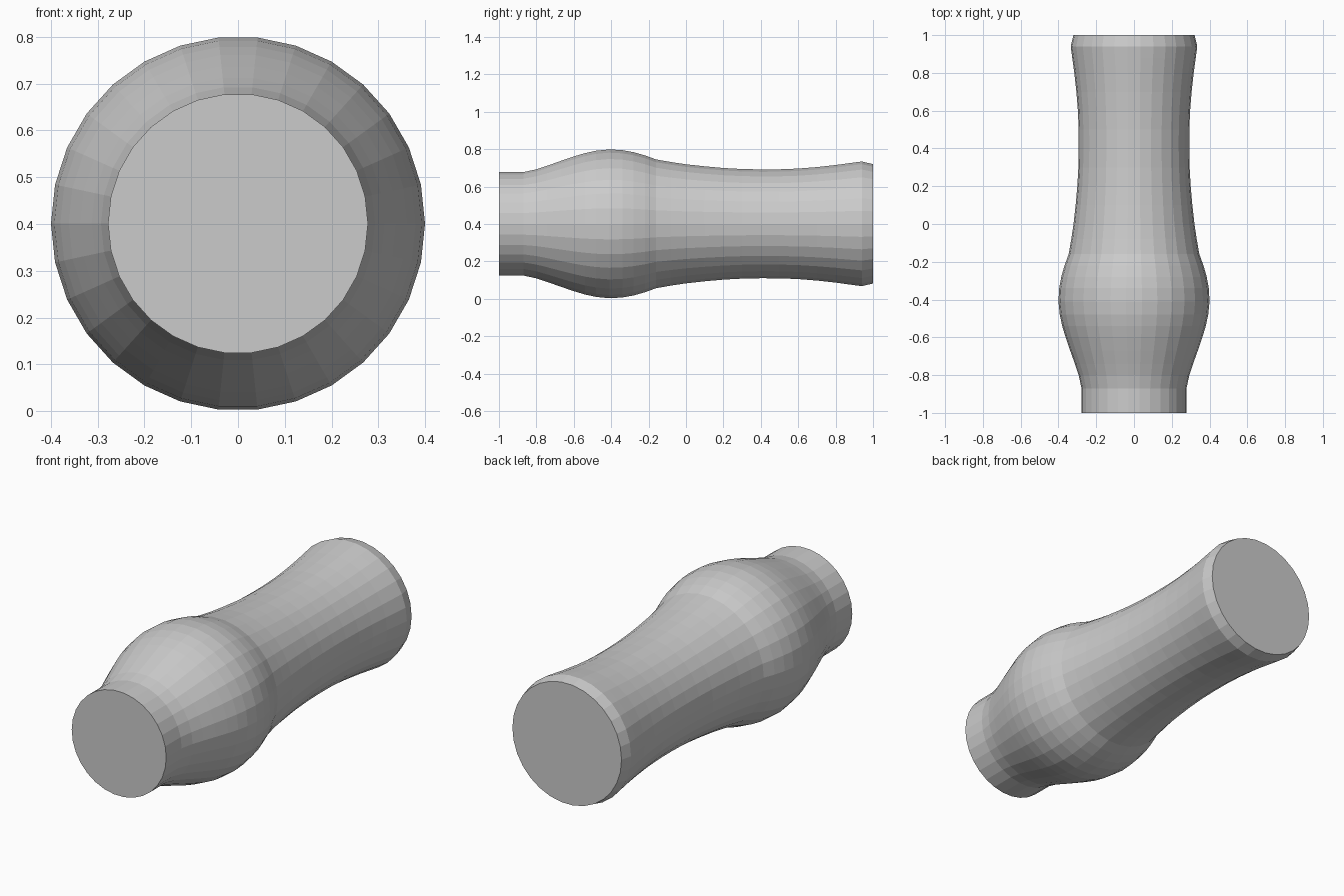
import bpy, bmesh, math

if "Cube" in bpy.data.objects:
    bpy.data.objects.remove(bpy.data.objects["Cube"])

CENTER_Z = 0.401
SIDES = 30

# Outline as (y, radius): straight neck, bulb, waisted handle, bevelled end
profile = [(-1.0, .278), (-.87, .278), (-.80, .293), (-.74, .313), (-.67, .338),
           (-.60, .362), (-.54, .380), (-.48, .393), (-.41, .400), (-.34, .396),
           (-.28, .385), (-.22, .368), (-.16, .346)]

# Gently waisted handle
for y, r in [(-.08, .332), (0, .320), (.1, .309), (.2, .300), (.3, .2945),
             (.4, .2925), (.5, .293), (.6, .297), (.7, .305), (.8, .316),
             (.88, .327), (.94, .335)]:
    profile.append((y, r))
profile.append((1.0, .321))

bm = bmesh.new()
rings = []
for y, r in profile:
    ring = []
    for k in range(SIDES):
        a = 2 * math.pi * (k + .5) / SIDES
        ring.append(bm.verts.new((r * math.sin(a), y, CENTER_Z + r * math.cos(a))))
    rings.append(ring)

# Side bands
for a, b in zip(rings, rings[1:]):
    for k in range(SIDES):
        n = (k + 1) % SIDES
        bm.faces.new((a[k], a[n], b[n], b[k]))

# Flat end caps
bm.faces.new(rings[0])
bm.faces.new(rings[-1])
bmesh.ops.recalc_face_normals(bm, faces=bm.faces)

mesh = bpy.data.meshes.new("turned_handle")
bm.to_mesh(mesh)
bm.free()
handle = bpy.data.objects.new("turned_handle", mesh)
bpy.context.collection.objects.link(handle)
